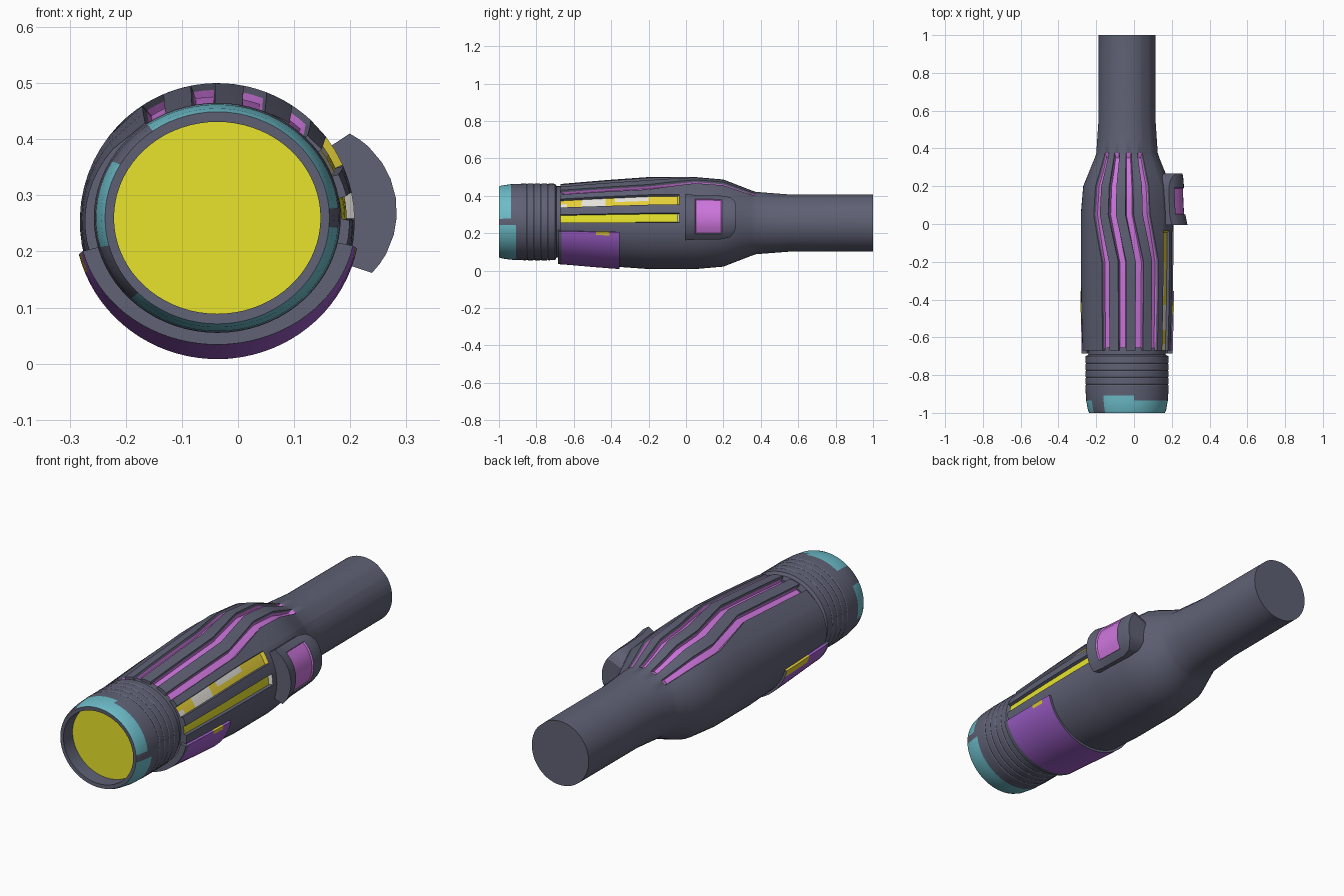
import bpy, bmesh, math

if "Cube" in bpy.data.objects:
    bpy.data.objects.remove(bpy.data.objects["Cube"])

CX, CZ = -0.037, 0.254            # long axis of the cylinder, running along y


def material(name, rgb):
    m = bpy.data.materials.new(name)
    m.diffuse_color = (*rgb, 1)
    m.use_nodes = True
    m.node_tree.nodes["Principled BSDF"].inputs["Base Color"].default_value = m.diffuse_color
    return m


MATS = [material("slate_grey", (0.115, 0.12, 0.177)),
        material("lens_yellow", (0.82, 0.79, 0.026)),
        material("soft_teal", (0.15, 0.50, 0.58)),
        material("bright_pink", (0.61, 0.18, 0.72)),
        material("deep_purple", (0.35, 0.115, 0.60)),
        material("off_white", (0.78, 0.76, 0.70)),
        material("warm_gold", (0.78, 0.62, 0.04))]
GREY, YELLOW, TEAL, PINK, PURPLE, WHITE, GOLD = range(7)


def point(y, a, rx, rz, cz=CZ):
    a = math.radians(a)
    return (CX + rx * math.cos(a), y, cz + rz * math.sin(a))


def finish(name, bm):
    bmesh.ops.recalc_face_normals(bm, faces=bm.faces)
    me = bpy.data.meshes.new(name)
    bm.to_mesh(me)
    bm.free()
    for m in MATS:
        me.materials.append(m)
    ob = bpy.data.objects.new(name, me)
    bpy.context.collection.objects.link(ob)
    bpy.ops.object.select_all(action='DESELECT')
    ob.select_set(True)
    bpy.context.view_layer.objects.active = ob
    bpy.ops.object.shade_smooth_by_angle(angle=math.radians(28))


def loft(name, rings, paint, caps=(GREY, GREY)):
    """Closed tube through rings of points; paint(row, column) picks a colour."""
    bm = bmesh.new()
    vs = [[bm.verts.new(p) for p in ring] for ring in rings]
    n = len(vs[0])
    for i in range(len(vs) - 1):
        for j in range(n):
            k = (j + 1) % n
            f = bm.faces.new((vs[i][j], vs[i][k], vs[i + 1][k], vs[i + 1][j]))
            f.material_index = paint(i, j)
    for ring, c in zip((vs[0], vs[-1]), caps):
        bm.faces.new(ring).material_index = c
    finish(name, bm)


def slab(name, ys, angles, outer, inner, paint):
    """Curved plate; angles(y) gives the columns, outer/inner give (rx, rz)."""
    bm = bmesh.new()
    vs = []
    for y in ys:
        cols = angles(y)
        vs.append([[bm.verts.new(point(y, a, *fn(y, a))) for a in cols]
                   for fn in (outer, inner)])
    m, n = len(ys), len(vs[0][0])
    for i in range(m - 1):
        a0, a1, y = angles(ys[i]), angles(ys[i + 1]), (ys[i] + ys[i + 1]) / 2
        for j in range(n - 1):
            for s in (0, 1):
                f = bm.faces.new((vs[i][s][j], vs[i][s][j + 1],
                                  vs[i + 1][s][j + 1], vs[i + 1][s][j]))
                if s == 0:
                    mid = (a0[j] + a0[j + 1] + a1[j] + a1[j + 1]) / 4
                    f.material_index = paint(y, mid)
        for j in (0, n - 1):                         # long edges
            f = bm.faces.new((vs[i][0][j], vs[i + 1][0][j], vs[i + 1][1][j], vs[i][1][j]))
            f.material_index = paint(y, a0[j])
    for i in (0, m - 1):
        for j in range(n - 1):
            bm.faces.new((vs[i][0][j], vs[i][0][j + 1], vs[i][1][j + 1], vs[i][1][j]))
    finish(name, bm)


def interp(table, y):
    """Linear lookup in rows of (y, value, value...)."""
    if y <= table[0][0]:
        return table[0][1:]
    for p, q in zip(table, table[1:]):
        if y <= q[0]:
            t = (y - p[0]) / (q[0] - p[0])
            return tuple(a + (b - a) * t for a, b in zip(p[1:], q[1:]))
    return table[-1][1:]


# Head: deeply recessed lens, rim, teal collar and shallow grip ridges
head = [(-0.93, .184, .171), (-0.999, .184, .171), (-1.0, .200, .189),
        (-0.985, .207, .195), (-0.935, .216, .202), (-0.908, .218, .203),
        (-0.865, .220, .205)]
for k in range(4):
    y = -0.855 + 0.037 * k
    head += [(y, .220, .205), (y + .005, .217, .202),
             (y + .010, .220, .205)]
head += [(-0.70, .219, .204), (-0.692, .205, .191), (-0.655, .205, .191)]
STEP = 5


def head_paint(i, j):
    a = (j + .5) * STEP
    y = (head[i][0] + head[i + 1][0]) / 2
    if i < 2 or y > -0.908:
        return GREY
    if 5 < a < 125:                                  # upper patch
        return TEAL if y < -0.935 or a > 80 else GREY
    if 150 < a < 195:                                # left patch
        return TEAL if y < -0.935 else GREY
    return TEAL if 225 < a < 355 else GREY           # lower patch


loft("head", [[point(y, j * STEP, rx, rz, 0.26) for j in range(360 // STEP)]
              for y, rx, rz in head], head_paint, (YELLOW, GREY))

# Body: bulged grip with wavy top channels and side slots, then plain rear tube
BODY = [(-0.67, .236, .209), (-0.45, .242, .228), (-0.2, .245, .246),
        (0.05, .245, .246), (0.2, .232, .233), (0.37, .163, .167),
        (0.55, .151, .153), (1.0, .150, .152)]
GROOVES = (52, 74, 96, 118)
cols = []                                  # angle, kind, share of depth, follows wave


def channel(lo, hi, wall, kind, wave):
    for a, share in ((lo, 0), (lo + wall / 2, .5), (lo + wall, 1), ((lo + hi) / 2, 1),
                     (hi - wall, 1), (hi - wall / 2, .5), (hi, 0)):
        cols.append((a, kind if a < hi else "", share, wave))


channel(0.5, 12.5, .6, "low_slot", False)
cols.append((18, "", 0, False))
channel(23.5, 38, .6, "high_slot", False)
for g in GROOVES:
    channel(g - 5, g + 5, 1, "groove", True)
    if g != GROOVES[-1]:
        cols.append((g + 11, "", 0, True))
cols += [(a, "", 0, False) for a in range(142, 359, 6)]

SLOT_END, GROOVE_END = -0.045, 0.375
body_y = [-0.67, -0.635, -0.56, -0.51, -0.43, -0.38, -0.3, -0.2, -0.12, SLOT_END, -0.035,
          0.05, 0.12, 0.2, 0.28, 0.35, GROOVE_END, 0.45, 0.55, 1.0]


def body_point(y, col):
    a, kind, share, wave = col
    rx, rz = interp(BODY, y)
    if wave:
        a += 13 * min(1, max(0, (y + 0.2) / 0.25))
    depth = 0
    if kind == "groove" and y < GROOVE_END:
        depth = 0.024 if y < 0.3 else 0.018
    elif "slot" in kind and y <= SLOT_END:
        depth = 0.014
    return point(y, a, rx - depth * share, rz - depth * share)


def body_paint(i, j):
    y = (body_y[i] + body_y[i + 1]) / 2
    a, kind, share, _ = cols[j]
    share2 = cols[(j + 1) % len(cols)][2]
    if not kind or min(share, share2) == 0:          # land and upper half of walls
        return GREY
    if kind == "groove":
        return PINK if y < GROOVE_END else GREY
    if y > -0.035 or share + share2 < 2:
        return GREY
    if kind == "low_slot":
        return WHITE if y > SLOT_END else YELLOW
    upper = a > 27                                   # broken white marks
    if -0.56 < y < -0.43:
        return WHITE
    if -0.38 < y < -0.2:
        return WHITE if upper else GOLD
    if y < -0.635:
        return GOLD if upper else WHITE
    return GOLD


loft("body", [[body_point(y, c) for c in cols] for y in body_y], body_paint)

# Lower guard wrapping under the front of the body
guard_cols = [-166 + k * (154.5 / 36) for k in range(37)]


def guard_paint(y, a):
    if y < -0.67:
        return GREY
    if a > -16 and -0.48 < y < -0.41 or a < -157 and -0.53 < y:
        return GOLD
    return PURPLE


slab("lower_guard", [-0.685, -0.665, -0.53, -0.48, -0.41, -0.355],
     lambda y: guard_cols,
     lambda y, a: tuple(r + 0.011 for r in interp(BODY, y)),
     lambda y, a: tuple(r - 0.018 for r in interp(BODY, y)), guard_paint)

# Side switch housing with a recessed panel and rounded rear end
HOUSING = [(-0.005, -18.5, 33.5, .321), (0.06, -18.5, 33.5, .308), (0.19, -18.5, 33.5, .303),
           (0.235, -16, 31, .300), (0.255, -11, 27, .297), (0.268, -5, 21, .294)]
panel_t = [0, .07, .135, .15, .27, .38, .5, .62, .73, .855, .87, .93, 1]


def housing_cols(y):
    lo, hi, _ = interp(HOUSING, y)
    return [lo + (hi - lo) * t for t in panel_t]


def in_panel(y, a):
    return 0.05 < y < 0.191 and -11 < a < 26.4


def housing_outer(y, a):
    r = interp(HOUSING, y)[2] - 0.034 * ((a - 6) / 26) ** 2
    if in_panel(y, a):
        r -= 0.006
    return r, r


slab("switch_housing", [-0.005, 0.025, 0.049, 0.053, 0.12, 0.187, 0.192, 0.215, 0.235,
                        0.255, 0.268],
     housing_cols, housing_outer, lambda y, a: (0.185, 0.185),
     lambda y, a: PINK if in_panel(y, a) else GREY)
